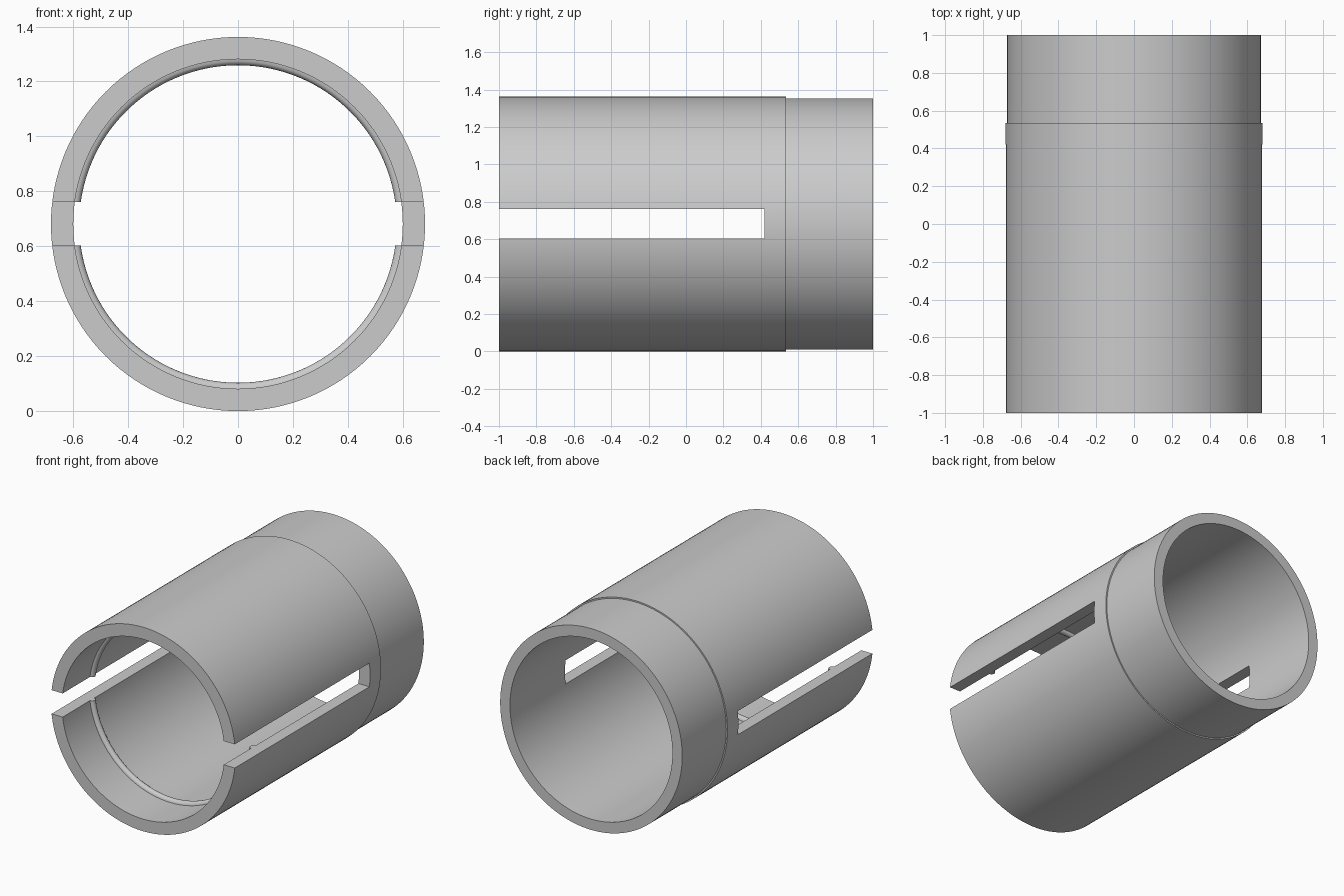
import bpy, bmesh, math
from mathutils import Matrix, Vector

cube = bpy.data.objects.get("Cube")
if cube:
    bpy.data.objects.remove(cube, do_unlink=True)

AXIS_Z = 0.681
OUTER, COLLAR, INNER = 0.681, 0.672, 0.6
BEAD_Y, BEAD_R = -0.69, 0.022
STEP_Y, SLOT_END, SLOT_HALF = 0.535, 0.42, 0.079
SEGMENTS = 128

grey = bpy.data.materials.new("plain grey")
grey.use_nodes = True
colour = (0.6, 0.6, 0.6, 1)
grey.diffuse_color = colour
grey.node_tree.nodes["Principled BSDF"].inputs["Base Color"].default_value = colour


def add_object(name, bm):
    bmesh.ops.recalc_face_normals(bm, faces=bm.faces)
    mesh = bpy.data.meshes.new(name)
    bm.to_mesh(mesh)
    bm.free()
    obj = bpy.data.objects.new(name, mesh)
    mesh.materials.append(grey)
    bpy.context.collection.objects.link(obj)
    return obj


# Wall section as (radius, y): stepped outside, rounded bead inside
profile = [(INNER, -1), (OUTER, -1), (OUTER, STEP_Y), (COLLAR, STEP_Y),
           (COLLAR, 1), (INNER, 1)]
for i in range(9):
    a = math.pi * i / 8
    profile.append((INNER - BEAD_R * math.sin(a), BEAD_Y + BEAD_R * math.cos(a)))

# Sleeve: the section turned around the long axis
bm = bmesh.new()
rings = []
for s in range(SEGMENTS):
    t = 2 * math.pi * s / SEGMENTS
    rings.append([bm.verts.new((r * math.cos(t), y, AXIS_Z + r * math.sin(t)))
                  for r, y in profile])
count = len(profile)
for s in range(SEGMENTS):
    a, b = rings[s], rings[(s + 1) % SEGMENTS]
    for i in range(count):
        j = (i + 1) % count
        bm.faces.new((a[i], a[j], b[j], b[i]))
sleeve = add_object("slotted_sleeve", bm)

# Slot cutter: one box through both side walls, open at the front
bm = bmesh.new()
front = -1.2
bmesh.ops.create_cube(bm, size=1, matrix=Matrix.LocRotScale(
    Vector((0, (front + SLOT_END) / 2, AXIS_Z + 0.001)), None,
    Vector((2, SLOT_END - front, 2 * SLOT_HALF))))
cutter = add_object("slot_cutter", bm)
cutter.hide_render = True

cut = sleeve.modifiers.new("side slots", 'BOOLEAN')
cut.operation = 'DIFFERENCE'
cut.solver = 'EXACT'
cut.object = cutter

bpy.ops.object.select_all(action='DESELECT')
sleeve.select_set(True)
bpy.context.view_layer.objects.active = sleeve
bpy.ops.object.modifier_apply(modifier=cut.name)
bpy.data.objects.remove(cutter, do_unlink=True)
bpy.ops.object.shade_smooth_by_angle(angle=math.radians(35))
